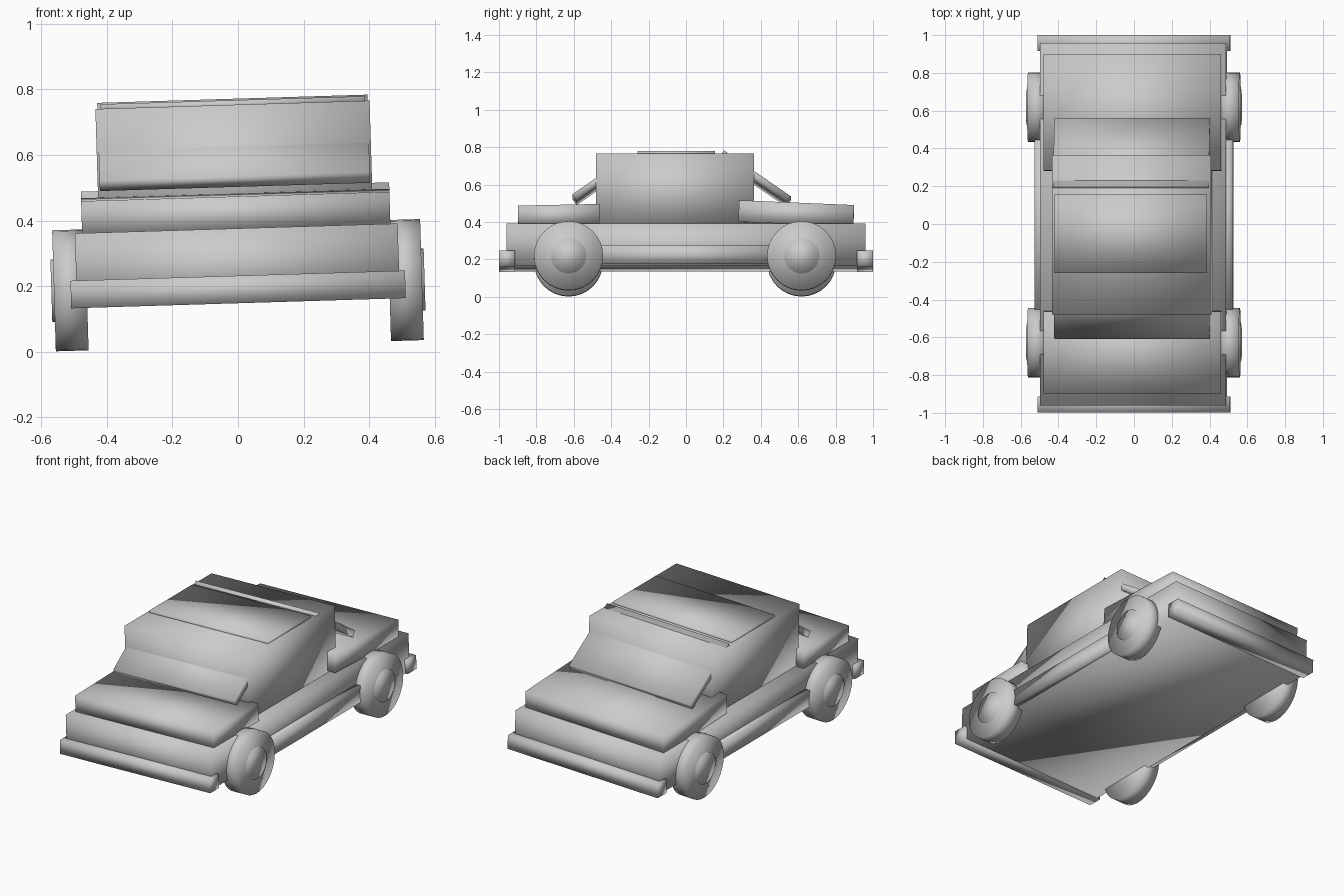
import bpy, math
from mathutils import Matrix, Vector

if "Cube" in bpy.data.objects:
    bpy.data.objects.remove(bpy.data.objects["Cube"])

# whole car leans slightly about its length axis
PIVOT = Vector((0, 0, 0.2))
ROLL = (Matrix.Translation(PIVOT) @ Matrix.Rotation(math.radians(-1.75), 4, 'Y')
        @ Matrix.Translation(-PIVOT))


def finish(name, matrix):
    ob = bpy.context.object
    ob.name = name
    ob.data.transform(matrix)
    ob.matrix_world = ROLL
    ob.data.shade_smooth()
    return ob


def box(name, center, size, pitch=0):
    bpy.ops.mesh.primitive_cube_add(size=1)
    m = (Matrix.Translation(center) @ Matrix.Rotation(math.radians(pitch), 4, 'X')
         @ Matrix.Diagonal((*size, 1)))
    return finish(name, m)


def disc(name, center, radius, width):
    bpy.ops.mesh.primitive_cylinder_add(vertices=32, radius=radius, depth=width)
    m = Matrix.Translation(center) @ Matrix.Rotation(math.pi / 2, 4, 'Y')
    return finish(name, m)


# body shell, hood and trunk
box("lower_body", (0, -0.001, 0.263), (0.984, 1.92, 0.226))
box("hood", (0, -0.68, 0.424), (0.94, 0.435, 0.108), 1.2)
box("trunk", (0, 0.589, 0.432), (0.94, 0.615, 0.115), -2.4)

# cabin and raised roof panel
box("cabin", (0, -0.058, 0.553), (0.836, 0.844, 0.4))
box("roof_panel", (0, -0.052, 0.755), (0.806, 0.415, 0.024))

# sloping window slabs
box("windshield", (0, -0.457, 0.6165), (0.824, 0.34, 0.04), 35)
box("rear_window", (0, 0.37, 0.632), (0.824, 0.434, 0.04), -34.5)

# bumpers
for name, y in (("front_bumper", -0.956), ("rear_bumper", 0.958)):
    box(name, (0, y, 0.19), (1.02, 0.086, 0.084))

# sills, wheels and hubcaps on both sides
for side, s in (("left", -1), ("right", 1)):
    box(side + "_sill", (s * 0.495, 0, 0.21), (0.06, 0.96, 0.1))
    for end, y in (("front", -0.628), ("rear", 0.618)):
        disc(f"{end}_{side}_wheel", (s * 0.511, y, 0.203), 0.1845, 0.1)
        disc(f"{end}_{side}_hubcap", (s * 0.519, y, 0.203), 0.095, 0.1)
